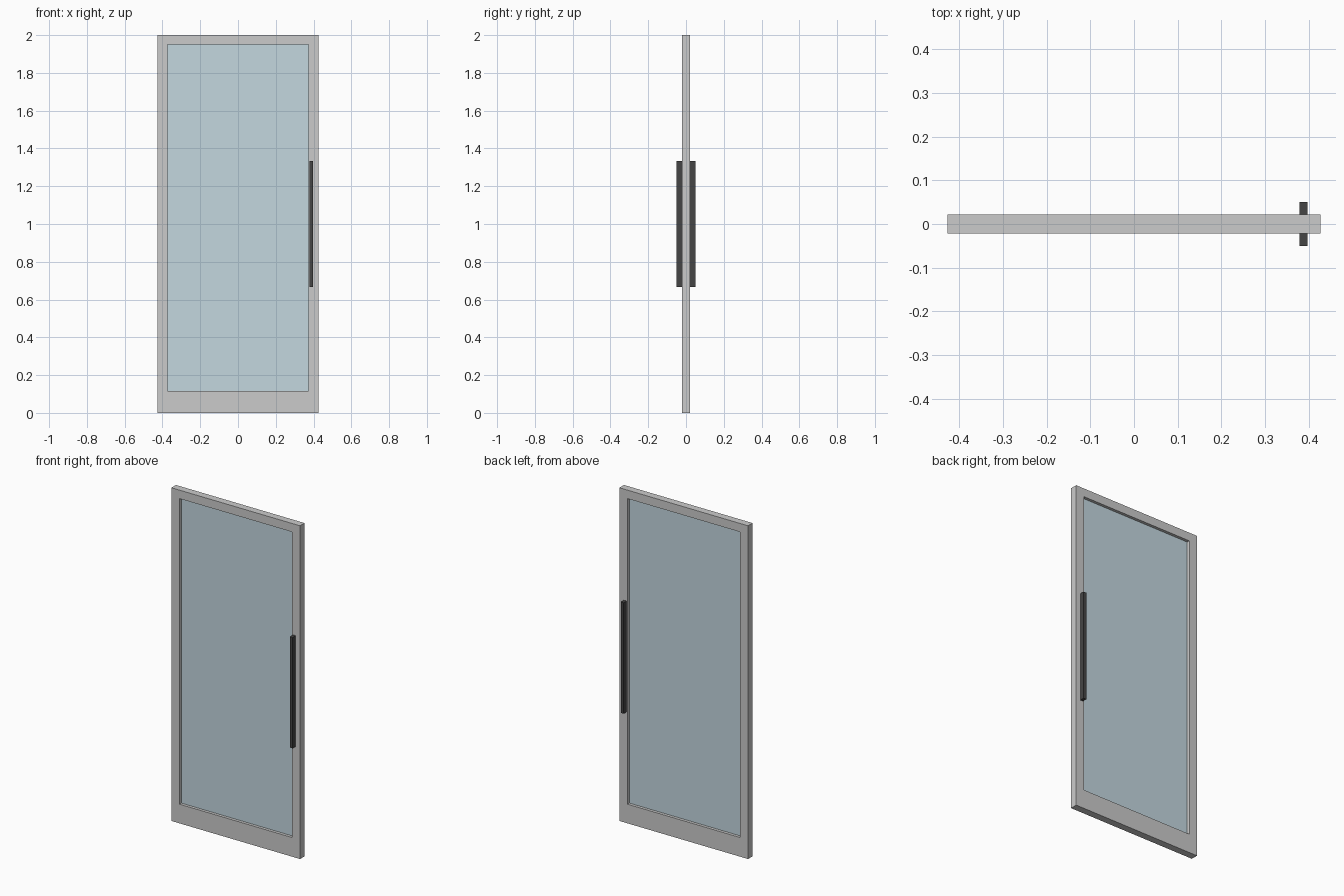
import bpy, bmesh

if "Cube" in bpy.data.objects:
    bpy.data.objects.remove(bpy.data.objects["Cube"])

W, H, T = 0.427, 2.0, 0.0217          # half width, height, half thickness
IN_X, IN_LOW, IN_TOP = 0.373, 0.115, 1.949


def material(name, color):
    m = bpy.data.materials.new(name)
    m.diffuse_color = color
    m.use_nodes = True
    m.node_tree.nodes["Principled BSDF"].inputs["Base Color"].default_value = m.diffuse_color
    return m


def add_object(name, bm, mat=None):
    bmesh.ops.recalc_face_normals(bm, faces=bm.faces)
    mesh = bpy.data.meshes.new(name)
    bm.to_mesh(mesh)
    bm.free()
    ob = bpy.data.objects.new(name, mesh)
    bpy.context.collection.objects.link(ob)
    if mat:
        mesh.materials.append(mat)
    return ob


def box(name, lo, hi, mat):
    bm = bmesh.new()
    bmesh.ops.create_cube(bm, size=1)
    for v in bm.verts:
        v.co = [(a + b) / 2 + c * (b - a) for a, b, c in zip(lo, hi, v.co)]
    return add_object(name, bm, mat)


# Door frame: rectangular ring extruded through its thickness
bm = bmesh.new()
outer = [bm.verts.new((x, -T, z)) for x, z in ((-W, 0), (W, 0), (W, H), (-W, H))]
inner = [bm.verts.new((x, -T, z)) for x, z in
         ((-IN_X, IN_LOW), (IN_X, IN_LOW), (IN_X, IN_TOP), (-IN_X, IN_TOP))]
ring = [bm.faces.new((outer[i], outer[(i + 1) % 4], inner[(i + 1) % 4], inner[i]))
        for i in range(4)]
ext = bmesh.ops.extrude_face_region(bm, geom=ring, use_keep_orig=True)
bmesh.ops.translate(bm, vec=(0, 2 * T, 0),
                    verts=[g for g in ext["geom"] if isinstance(g, bmesh.types.BMVert)])
add_object("door_frame", bm)

# Glass pane, recessed at the middle of the frame
glass = material("glass", (0.55, 0.68, 0.74, 1))
box("glass_pane", (-IN_X, -0.004, IN_LOW), (IN_X, 0.004, IN_TOP), glass)

# Pull handles, one on each face
dark = material("dark_metal", (0.06, 0.06, 0.06, 1))
handle = box("pull_handles", (0.379, -0.05, 0.667), (0.398, -T, 1.333), dark)
mirror = handle.modifiers.new("both_sides", "MIRROR")
mirror.use_axis = (False, True, False)
mirror.use_clip = False
mirror.use_mirror_merge = False
